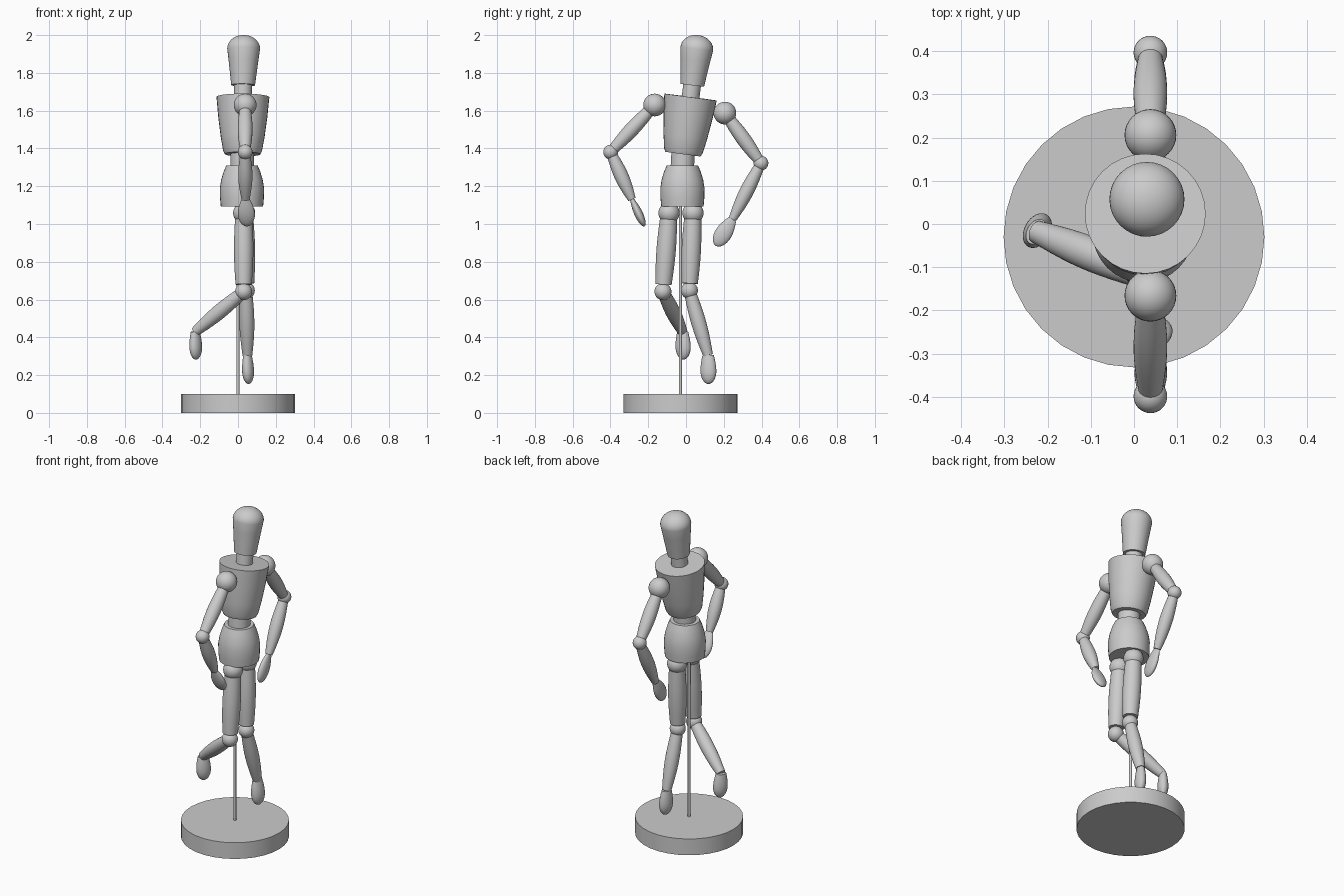
import bpy, bmesh, math
from mathutils import Vector

if "Cube" in bpy.data.objects:
    bpy.data.objects.remove(bpy.data.objects["Cube"])

wood = bpy.data.materials.new("plain_grey")
wood.diffuse_color = (0.6, 0.6, 0.6, 1)
wood.use_nodes = True
wood.node_tree.nodes["Principled BSDF"].inputs["Base Color"].default_value = wood.diffuse_color


def lathe(name, p, q, profile, wide=(0, 1, 0), flat=1.0, segs=32):
    """Closed solid round the line p-q; profile holds (fraction along, radius)."""
    p, q = Vector(p), Vector(q)
    axis = (q - p).normalized()
    u = Vector(wide)
    u = (u - axis * u.dot(axis)).normalized()
    v = axis.cross(u) * flat
    bm = bmesh.new()
    rings = []
    for t, r in profile:
        c = p.lerp(q, t)
        rings.append([bm.verts.new(c + (u * math.cos(a) + v * math.sin(a)) * r)
                      for a in (2 * math.pi * i / segs for i in range(segs))])
    for a, b in zip(rings, rings[1:]):
        for i in range(segs):
            j = (i + 1) % segs
            bm.faces.new((a[i], a[j], b[j], b[i]))
    bm.faces.new(rings[0][::-1])
    bm.faces.new(rings[-1])
    bmesh.ops.remove_doubles(bm, verts=bm.verts, dist=1e-5)
    bmesh.ops.recalc_face_normals(bm, faces=bm.faces)
    me = bpy.data.meshes.new(name)
    bm.to_mesh(me)
    bm.free()
    me.materials.append(wood)
    ob = bpy.data.objects.new(name, me)
    bpy.context.collection.objects.link(ob)
    bpy.ops.object.select_all(action='DESELECT')
    ob.select_set(True)
    bpy.context.view_layer.objects.active = ob
    bpy.ops.object.shade_smooth_by_angle(angle=math.radians(35))
    return ob


def ball(name, c, r):
    c = Vector(c)
    n = 16
    prof = [((1 - math.cos(math.pi * i / n)) / 2, r * math.sin(math.pi * i / n))
            for i in range(n + 1)]
    lathe(name, c - Vector((0, 0, r)), c + Vector((0, 0, r)), prof)


def limb(name, p, q, t0, t1, r0, r1, bulge):
    n = 10
    prof = [(t0 + (t1 - t0) * i / n,
             r0 + (r1 - r0) * i / n + bulge * math.sin(math.pi * i / n))
            for i in range(n + 1)]
    lathe(name, p, q, prof, wide=(1, 0.1, 0))


def paddle(name, p, q, start, width, flat, wide):
    """Flattened hand or foot: flat at the joint, rounded at the tip."""
    prof = []
    for i in range(7):
        s = i / 6
        prof.append((0.55 * s, width * (start + (1 - start) * math.sin(s * math.pi / 2))))
    for i in range(1, 9):
        a = i / 8 * math.pi / 2
        prof.append((0.55 + 0.45 * math.sin(a), width * math.cos(a)))
    lathe(name, p, q, prof, wide=wide, flat=flat)


# Stand
lathe("base", (0, -0.03, 0), (0, -0.03, 0.1), [(0, 0.302), (1, 0.302)])
lathe("support_rod", (0, -0.03, 0.09), (0, -0.03, 1.15), [(0, 0.008), (1, 0.008)], segs=16)

# Torso
lathe("pelvis", (0.021, -0.019, 1.093), (0.021, -0.019, 1.31),
      [(0, 0.112), (0.2, 0.116), (0.45, 0.117), (0.65, 0.11), (0.85, 0.097), (1, 0.083)])
lathe("waist", (0.022, -0.02, 1.29), (0.022, -0.014, 1.40), [(0, 0.062), (1, 0.062)])
lathe("chest", (0.024, -0.016, 1.37), (0.026, 0.024, 1.672),
      [(0, 0.094), (0.06, 0.103), (0.3, 0.116), (0.65, 0.13), (1, 0.14)])

# Neck and head, leaning with the chest
lathe("neck", (0.026, 0.023, 1.66), (0.027, 0.034, 1.75), [(0, 0.047), (1, 0.047)])
dome = [(0.73 + 0.27 * math.sin(a), 0.087 * math.cos(a))
        for a in (math.pi / 2 * i / 10 for i in range(11))]
lathe("head", (0.027, 0.033, 1.735), (0.031, 0.066, 2.0),
      [(0, 0.063), (0.25, 0.071), (0.5, 0.079)] + dome)

# Arms: shoulder, elbow, wrist, hand tip, hand width direction
arms = {
    "right": ((0.038, -0.166, 1.63), (0.038, -0.399, 1.381), (0.04, -0.286, 1.13),
              (0.048, -0.22, 0.988), (1, 0, 0)),
    "left": ((0.038, 0.206, 1.587), (0.038, 0.397, 1.322), (0.038, 0.246, 1.025),
             (0.038, 0.157, 0.885), (0, 1, -0.6)),
}
for side, (sh, el, wr, tip, wide) in arms.items():
    ball(side + "_shoulder", sh, 0.06)
    limb(side + "_upper_arm", sh, el, 0.15, 0.93, 0.032, 0.028, 0.009)
    ball(side + "_elbow", el, 0.039)
    limb(side + "_forearm", el, wr, 0.08, 1.0, 0.028, 0.021, 0.013)
    paddle(side + "_hand", wr, tip, 0.5, 0.045, 0.5, wide)

# Legs: hip, knee, ankle, toe, foot width direction
legs = {
    "right": ((0.03, -0.09, 1.058), (0.03, -0.122, 0.642), (-0.226, -0.018, 0.43),
              (-0.222, -0.013, 0.282), (0.5, 0.87, 0)),
    "left": ((0.035, 0.037, 1.058), (0.044, 0.018, 0.648), (0.05, 0.117, 0.305),
             (0.056, 0.12, 0.153), (0.3, 0.95, 0)),
}
for side, (hip, knee, ankle, toe, wide) in legs.items():
    ball(side + "_hip", hip, 0.056)
    limb(side + "_thigh", hip, knee, 0.08, 0.91, 0.046, 0.043, 0.007)
    ball(side + "_knee", knee, 0.045)
    limb(side + "_shin", knee, ankle, 0.08, 1.0, 0.033, 0.026, 0.01)
    paddle(side + "_foot", ankle, toe, 0.72, 0.043, 0.7, wide)
